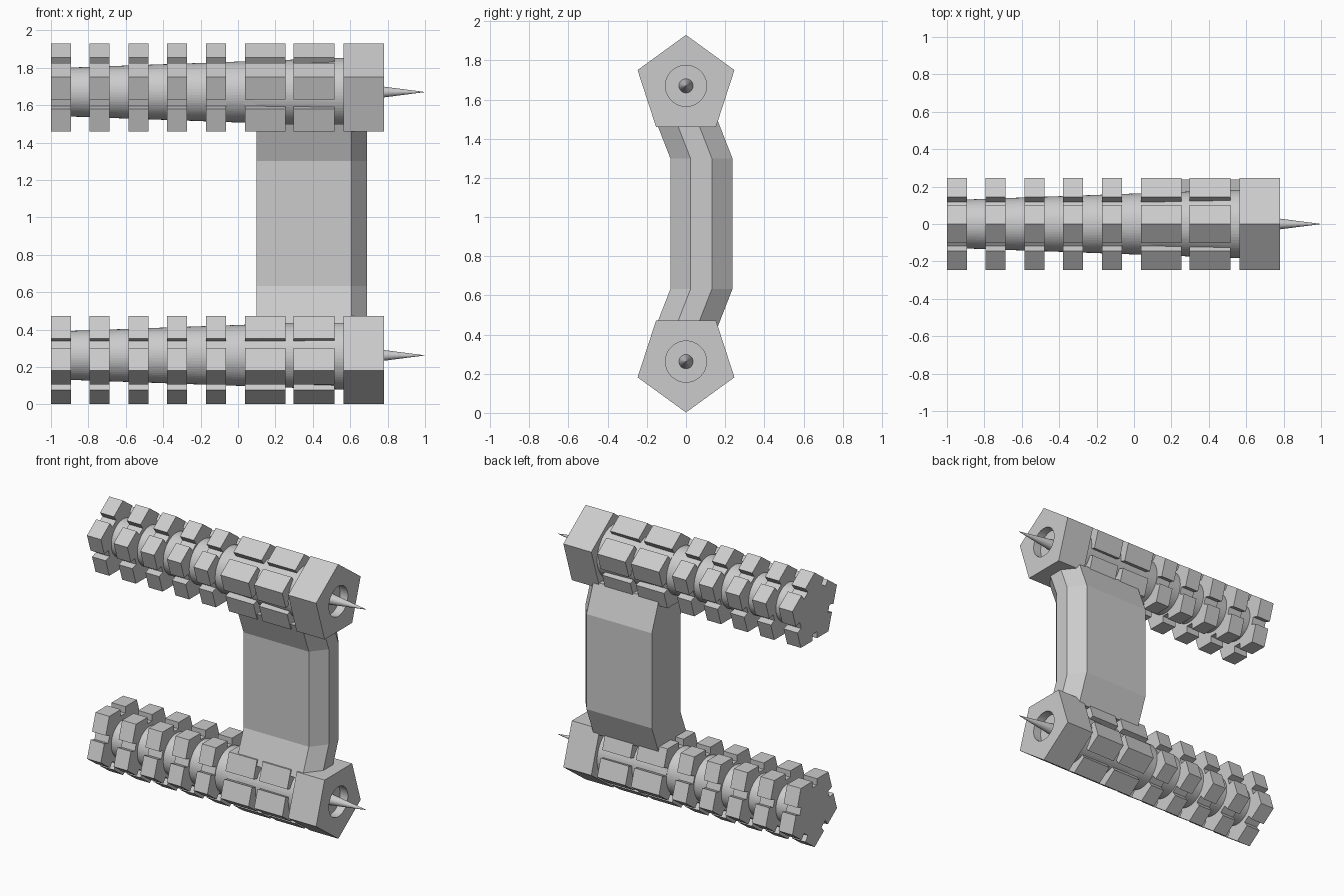
import bpy, bmesh, math

if "Cube" in bpy.data.objects:
    bpy.data.objects.remove(bpy.data.objects["Cube"])

MID_Z = 0.966          # mirror height between the two barrels
AXIS = 0.704           # barrel axis distance from the mirror height
R = 0.26               # pentagon corner radius
APO = R * math.cos(math.pi / 5)


def make_object(name, bm):
    bmesh.ops.recalc_face_normals(bm, faces=bm.faces)
    mesh = bpy.data.meshes.new(name)
    bm.to_mesh(mesh)
    bm.free()
    ob = bpy.data.objects.new(name, mesh)
    bpy.context.collection.objects.link(ob)
    return ob


def loft(bm, sections):
    """Skin closed sections with equal point counts and cap both ends."""
    rings = [[bm.verts.new(p) for p in sec] for sec in sections]
    n = len(rings[0])
    for a, b in zip(rings, rings[1:]):
        for i in range(n):
            j = (i + 1) % n
            bm.faces.new((a[i], a[j], b[j], b[i]))
    bm.faces.new(rings[0])
    bm.faces.new(rings[-1])


def circle(r, n):
    return [(r * math.cos(2 * math.pi * i / n), r * math.sin(2 * math.pi * i / n)) for i in range(n)]


def pentagon(groove_w=0.0, groove_d=0.0):
    """Pentagon with the apex up, optionally notched in the middle of each side."""
    pts = []
    for k in range(5):
        a = math.pi / 2 + k * 2 * math.pi / 5
        pts.append((R * math.cos(a), R * math.sin(a)))
        if groove_w:
            m = a + math.pi / 5
            for t, d in ((-1, 0), (-1, 1), (1, 1), (1, 0)):
                rad, tan = APO - d * groove_d, t * groove_w
                pts.append((rad * math.cos(m) - tan * math.sin(m),
                            rad * math.sin(m) + tan * math.cos(m)))
    return pts


def placed(pts, x, s):
    return [(x, y, MID_Z + s * (AXIS + z)) for y, z in pts]


RINGS = [(-1 + 0.207 * i, -0.893 + 0.207 * i) for i in range(5)] + [(0.037, 0.255), (0.298, 0.517)]

for s, label in ((1, "upper"), (-1, "lower")):
    # grooved pentagonal rings
    bm = bmesh.new()
    for x0, x1 in RINGS:
        prof = pentagon(0.026, 0.045)
        loft(bm, [placed(prof, x0, s), placed(prof, x1, s)])
    make_object(label + "_rings", bm)

    # tapered core tube
    bm = bmesh.new()
    loft(bm, [placed(circle(0.129, 64), -0.95, s), placed(circle(0.184, 64), 0.60, s)])
    make_object(label + "_tube", bm)

    # muzzle block with a round recess
    bm = bmesh.new()
    loft(bm, [placed(pentagon(), 0.563, s), placed(pentagon(), 0.78, s)])
    muzzle = make_object(label + "_muzzle", bm)
    bm = bmesh.new()
    loft(bm, [placed(circle(0.105, 48), 0.72, s), placed(circle(0.105, 48), 0.9, s)])
    cutter = make_object(label + "_recess_cutter", bm)
    cutter.hide_render = True
    cutter.hide_viewport = True
    mod = muzzle.modifiers.new("recess", 'BOOLEAN')
    mod.operation = 'DIFFERENCE'
    mod.object = cutter
    mod.solver = 'EXACT'

    # spike
    bm = bmesh.new()
    loft(bm, [placed(circle(0.037, 32), 0.715, s), placed(circle(0.0003, 32), 1.0, s)])
    make_object(label + "_spike", bm)

# connecting bracket, bent towards the barrels at both ends
SECTION = [(0.10, -0.08), (0.607, -0.08), (0.69, 0.023), (0.69, 0.132), (0.607, 0.237), (0.10, 0.237)]
bm = bmesh.new()
loft(bm, [[(x, y + dy, z) for x, y in SECTION]
          for dy, z in ((-0.078, 0.432), (0, 0.632), (0, 1.30), (-0.078, 1.50))])
make_object("bracket", bm)
